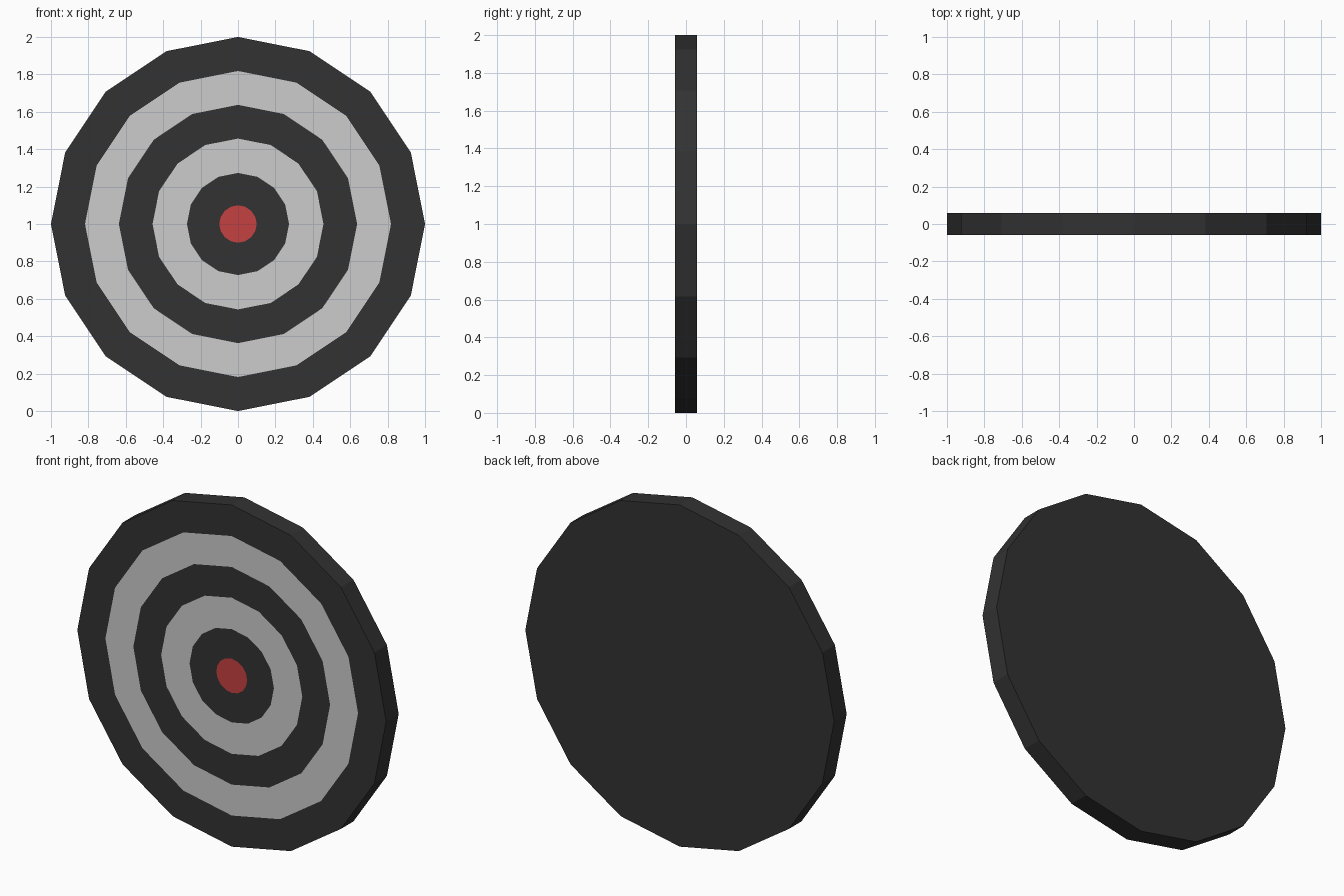
import bpy, bmesh, math

if "Cube" in bpy.data.objects:
    bpy.data.objects.remove(bpy.data.objects["Cube"])

SIDES = 16
HALF = 0.058
RADII = [1.0, 0.818, 0.637, 0.457, 0.273, 0.1]


def material(name, srgb):
    m = bpy.data.materials.new(name)
    lin = [((c / 255 + 0.055) / 1.055) ** 2.4 for c in srgb]
    m.diffuse_color = (*lin, 1)
    m.use_nodes = True
    m.node_tree.nodes["Principled BSDF"].inputs["Base Color"].default_value = m.diffuse_color
    return m


mats = [material("charcoal", (50, 50, 50)),
        material("light_grey", (204, 204, 204)),
        material("bullseye_red", (197, 65, 65))]
RING_COLOURS = [0, 1, 0, 1, 0]

bm = bmesh.new()


def loop(radius, y):
    angles = [2 * math.pi * i / SIDES for i in range(SIDES)]
    return [bm.verts.new((radius * math.cos(a), y, 1 + radius * math.sin(a))) for a in angles]


def bridge(a, b, colour):
    for i in range(SIDES):
        j = (i + 1) % SIDES
        bm.faces.new((a[i], a[j], b[j], b[i])).material_index = colour


# back face and rim
back = loop(1.0, HALF)
bm.faces.new(back)
front = [loop(r, -HALF) for r in RADII]
bridge(back, front[0], 0)

# painted rings and bullseye on the front
for outer, inner, colour in zip(front, front[1:], RING_COLOURS):
    bridge(outer, inner, colour)
bm.faces.new(front[-1]).material_index = 2

bmesh.ops.recalc_face_normals(bm, faces=bm.faces)
mesh = bpy.data.meshes.new("target_disc")
bm.to_mesh(mesh)
bm.free()
for m in mats:
    mesh.materials.append(m)
bpy.context.collection.objects.link(bpy.data.objects.new("target_disc", mesh))
